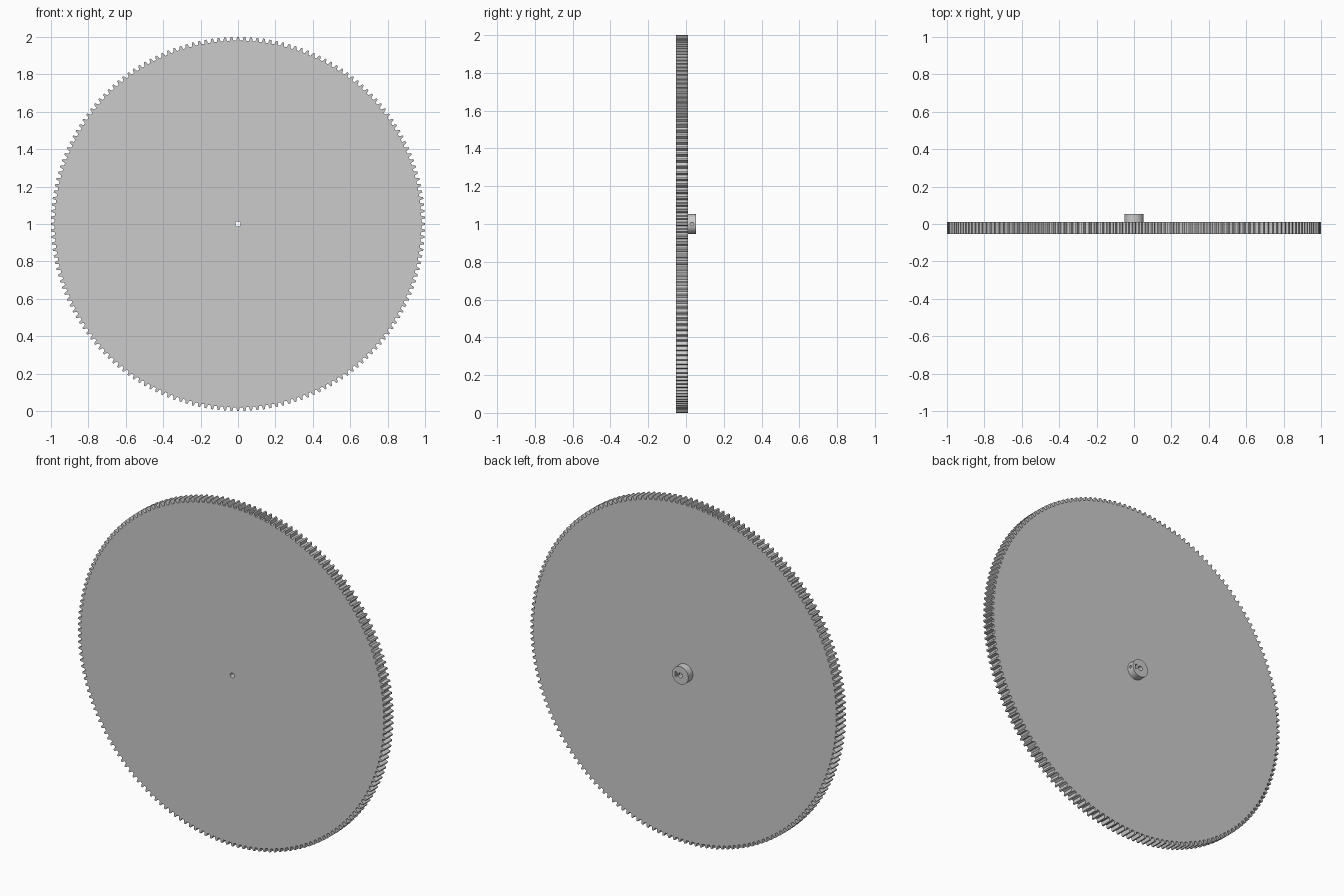
import bpy, bmesh
from math import sin, cos, pi, radians
from mathutils import Matrix

if "Cube" in bpy.data.objects:
    bpy.data.objects.remove(bpy.data.objects["Cube"])

TEETH, TIP, ROOT = 180, 1.0, 0.980
FRONT, FACE, BACK = -0.053, 0.011, 0.053


def prism(name, pts, y0, y1):
    """Extrude an (x, z) outline around the axle along y."""
    bm = bmesh.new()
    f = bm.faces.new([bm.verts.new((x, y0, z + 1)) for x, z in pts])
    ext = bmesh.ops.extrude_face_region(bm, geom=[f])
    bmesh.ops.translate(bm, vec=(0, y1 - y0, 0),
                        verts=[v for v in ext["geom"] if isinstance(v, bmesh.types.BMVert)])
    bmesh.ops.recalc_face_normals(bm, faces=bm.faces)
    me = bpy.data.meshes.new(name)
    bm.to_mesh(me)
    bm.free()
    ob = bpy.data.objects.new(name, me)
    bpy.context.collection.objects.link(ob)
    return ob


def ring(r, n):
    return [(r * cos(2 * pi * i / n), r * sin(2 * pi * i / n)) for i in range(n)]


def cut(ob, cutter):
    m = ob.modifiers.new("cut_" + cutter.name, "BOOLEAN")
    m.operation, m.solver, m.object = "DIFFERENCE", "EXACT", cutter
    cutter.hide_render = True
    cutter.hide_set(True)


# Toothed disc outline: root, flank, tip, flank per tooth
outline = []
step = 2 * pi / TEETH
for i in range(TEETH):
    for r, t in ((ROOT, -0.30), (TIP, -0.13), (TIP, 0.13), (ROOT, 0.30)):
        a = (i + t) * step
        outline.append((r * cos(a), r * sin(a)))
gear = prism("gear_disc", outline, FRONT, FACE)

# Hub on the back
hub = prism("hub", ring(0.052, 48), FACE, BACK)

# Axle bore through both
bore = prism("bore_cutter", ring(0.014, 16), -0.1, 0.1)
cut(gear, bore)
cut(hub, bore)

# Captive nut slot, open to the back
slot = prism("nut_slot_cutter", [(0.022, -0.014), (0.034, -0.014), (0.034, 0.014), (0.022, 0.014)],
             0.018, 0.1)
cut(hub, slot)

# Set screw hole from the side into the bore
screw = prism("screw_cutter", ring(0.009, 16), 0.0, 0.08)
screw.data.transform(Matrix.Translation((0, 0, -1)))
screw.data.transform(Matrix.Translation((0, 0.031, 1)) @ Matrix.Rotation(radians(-90), 4, "Z"))
cut(hub, screw)
